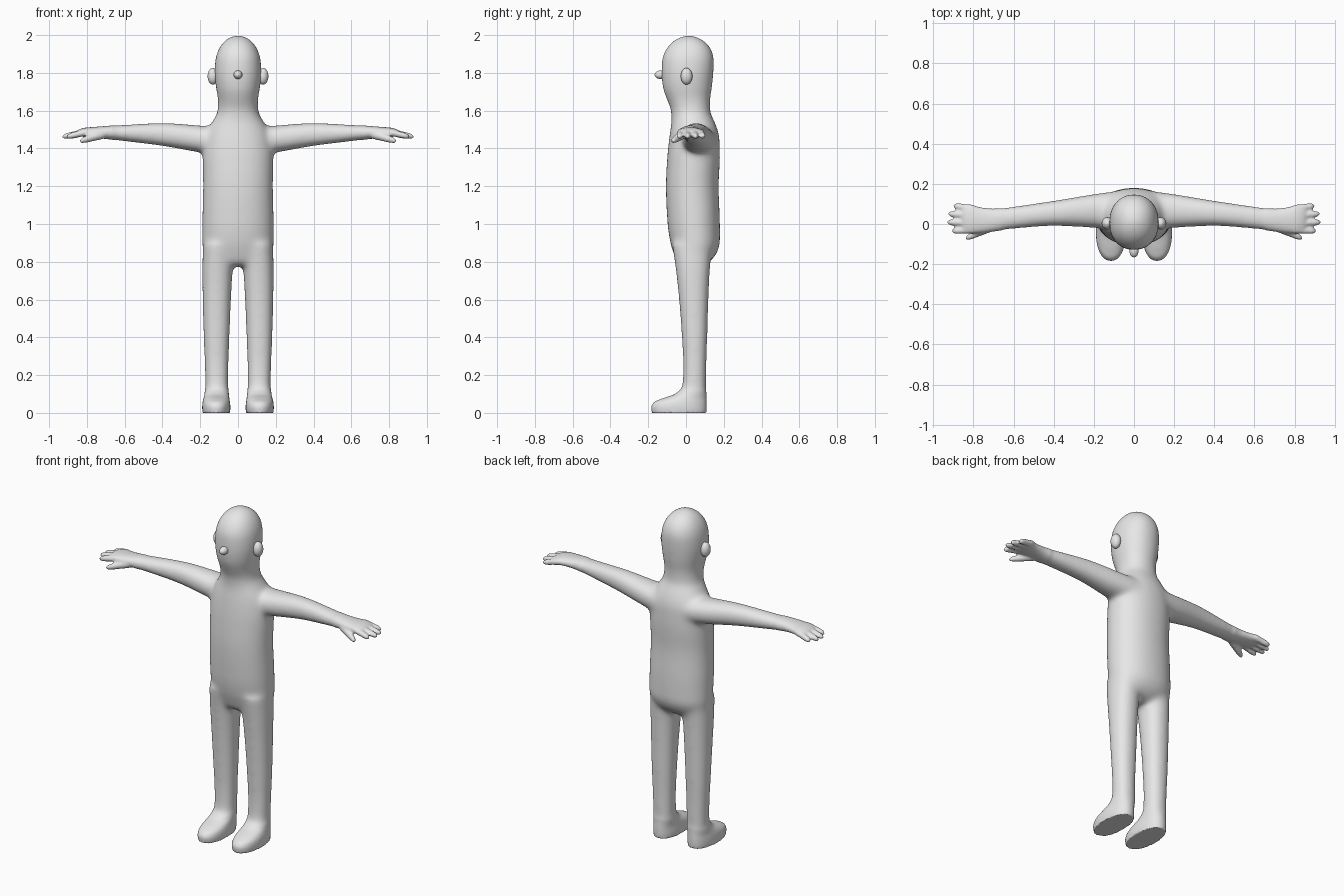
import bpy, bmesh, math

if "Cube" in bpy.data.objects:
    bpy.data.objects.remove(bpy.data.objects["Cube"])

grey = bpy.data.materials.new("plain grey")
grey.diffuse_color = (0.8, 0.8, 0.8, 1)
grey.use_nodes = True
grey.node_tree.nodes["Principled BSDF"].inputs["Base Color"].default_value = grey.diffuse_color


def slopes(t, p):
    """Monotone slopes for a smooth profile."""
    d = [(p[i + 1] - p[i]) / (t[i + 1] - t[i]) for i in range(len(t) - 1)]
    m = [0 if a * b <= 0 else 2 * a * b / (a + b) for a, b in zip(d, d[1:])]
    return [d[0]] + m + [d[-1]]


def refine(rings, steps=5):
    """Smoothly interpolate sections (t, a0, a1, b0, b1) along t."""
    t = [r[0] for r in rings]
    cols = [[r[k] for r in rings] for k in range(1, 5)]
    ms = [slopes(t, c) for c in cols]
    out = []
    for i in range(len(t) - 1):
        h = t[i + 1] - t[i]
        for j in range(steps):
            u = j / steps
            row = [t[i] + u * h]
            for c, m in zip(cols, ms):
                row.append(c[i] * (1 + 2 * u) * (1 - u) ** 2 + m[i] * h * u * (1 - u) ** 2
                           + c[i + 1] * u * u * (3 - 2 * u) + m[i + 1] * h * u * u * (u - 1))
            out.append(row)
    return out + [rings[-1]]


def loft(bm, rings, axis, side=1, power=2.2, n=32):
    """Closed loft of rounded sections along z or x; side=-1 mirrors it."""
    loops = []
    for t, a0, a1, b0, b1 in refine(rings):
        loop = []
        for k in range(n):
            c, s = math.cos(2 * math.pi * k / n), math.sin(2 * math.pi * k / n)
            a = (a0 + a1) / 2 + (a1 - a0) / 2 * math.copysign(abs(c) ** (2 / power), c)
            b = (b0 + b1) / 2 + (b1 - b0) / 2 * math.copysign(abs(s) ** (2 / power), s)
            co = (a * side, b, t) if axis == "z" else (t * side, a, b)
            loop.append(bm.verts.new(co))
        loops.append(loop)
    faces = [bm.faces.new(loops[0]), bm.faces.new(loops[-1])]
    for p, q in zip(loops, loops[1:]):
        for k in range(n):
            m = (k + 1) % n
            faces.append(bm.faces.new((p[k], p[m], q[m], q[k])))
    bmesh.ops.recalc_face_normals(bm, faces=faces)


def finger(bm, base, tip, r0, r1, side):
    """Tapered round-ended finger running outward along x."""
    rings = []
    for u, f in ((0, 1), (0.4, 1), (0.75, 1), (0.9, 0.85), (0.97, 0.5), (1, 0.15)):
        x, y, z = (p + (q - p) * u for p, q in zip(base, tip))
        r = (r0 + (r1 - r0) * u) * f
        rings.append((x, y - r, y + r, z - r, z + r))
    loft(bm, rings, "x", side, 2, 16)


bm = bmesh.new()

# Torso, neck and head: z, x range, y range
trunk = [(0.775, 0.10, -0.02, 0.08), (0.80, 0.16, -0.05, 0.125), (0.84, 0.183, -0.065, 0.16),
         (0.90, 0.19, -0.083, 0.18), (1.0, 0.19, -0.098, 0.18), (1.2, 0.186, -0.107, 0.173),
         (1.35, 0.188, -0.10, 0.18), (1.45, 0.178, -0.09, 0.178), (1.50, 0.162, -0.083, 0.168),
         (1.55, 0.132, -0.077, 0.148), (1.60, 0.108, -0.08, 0.128), (1.65, 0.106, -0.098, 0.128),
         (1.72, 0.117, -0.123, 0.138), (1.80, 0.125, -0.131, 0.146), (1.87, 0.121, -0.128, 0.149),
         (1.92, 0.106, -0.110, 0.137), (1.96, 0.081, -0.079, 0.108), (1.985, 0.051, -0.042, 0.071),
         (1.997, 0.023, -0.01, 0.038), (2.001, 0.005, 0.01, 0.02)]
loft(bm, [(z, -w, w, y0, y1) for z, w, y0, y1 in trunk], "z", power=2.15)

# Leg with foot
leg = [(0, 0.042, 0.188, -0.181, 0.108), (0.03, 0.04, 0.19, -0.185, 0.11),
       (0.055, 0.042, 0.188, -0.172, 0.11), (0.075, 0.045, 0.183, -0.13, 0.109),
       (0.10, 0.048, 0.178, -0.06, 0.108), (0.14, 0.05, 0.174, -0.02, 0.108),
       (0.25, 0.049, 0.177, -0.016, 0.109), (0.4, 0.044, 0.183, -0.023, 0.114),
       (0.6, 0.036, 0.188, -0.038, 0.12), (0.75, 0.028, 0.19, -0.054, 0.127),
       (0.9, 0.02, 0.185, -0.075, 0.14)]

# Arm with palm: x, y range, z range
arm = [(0.05, -0.03, 0.17, 1.36, 1.51), (0.2, -0.02, 0.15, 1.378, 1.522),
       (0.4, -0.011, 0.117, 1.412, 1.536), (0.6, -0.026, 0.089, 1.437, 1.526),
       (0.7, -0.038, 0.077, 1.45, 1.519), (0.76, -0.045, 0.083, 1.456, 1.514),
       (0.81, -0.047, 0.094, 1.46, 1.51), (0.84, -0.04, 0.088, 1.466, 1.502),
       (0.855, -0.025, 0.075, 1.474, 1.494)]

for side in (1, -1):
    loft(bm, leg, "z", side)
    loft(bm, arm, "x", side)
    for by, tx, ty in ((0.077, 0.90, 0.09), (0.042, 0.928, 0.051),
                       (0.005, 0.932, 0.009), (-0.029, 0.908, -0.035)):
        finger(bm, (0.80, by, 1.486), (tx, ty, 1.462), 0.019, 0.016, side)
    finger(bm, (0.71, -0.015, 1.475), (0.84, -0.072, 1.438), 0.025, 0.016, side)

raw_mesh = bpy.data.meshes.new("raw_body")
bm.to_mesh(raw_mesh)
bm.free()
raw = bpy.data.objects.new("raw_body", raw_mesh)
bpy.context.collection.objects.link(raw)

# Fuse the parts into one skin
remesh = raw.modifiers.new("fuse", "REMESH")
remesh.mode = "VOXEL"
remesh.voxel_size = 0.006
deps = bpy.context.evaluated_depsgraph_get()
skin = bpy.data.meshes.new_from_object(raw.evaluated_get(deps))
bpy.data.objects.remove(raw)

# Soften the joints strongly, the hands and feet lightly, and keep the soles flat
bm = bmesh.new()
bm.from_mesh(skin)
soft = [v for v in bm.verts if v.co.z > 0.12 and abs(v.co.x) < 0.66]
fine = [v for v in bm.verts if v.co.z > 0.008]
for verts, count in ((soft, 55), (fine, 6)):
    for _ in range(count):
        bmesh.ops.smooth_vert(bm, verts=verts, factor=0.5,
                              use_axis_x=True, use_axis_y=True, use_axis_z=True)
for v in bm.verts:
    v.co.z = max(v.co.z, 0)
bm.to_mesh(skin)
bm.free()
skin.name = "body"
skin.materials.clear()
skin.materials.append(grey)
body = bpy.data.objects.new("body", skin)
bpy.context.collection.objects.link(body)
skin.polygons.foreach_set("use_smooth", [True] * len(skin.polygons))


def ball(name, loc, size):
    """Smooth ellipsoid for the small head features."""
    bpy.ops.mesh.primitive_uv_sphere_add(segments=24, ring_count=16, location=loc)
    ob = bpy.context.object
    ob.name = name
    ob.scale = size
    ob.data.materials.append(grey)
    bpy.ops.object.shade_smooth()


# Nose and ears
ball("nose", (0, -0.132, 1.79), (0.023, 0.034, 0.023))
for side, name in ((1, "left_ear"), (-1, "right_ear")):
    ball(name, (0.133 * side, 0.003, 1.782), (0.028, 0.031, 0.044))
